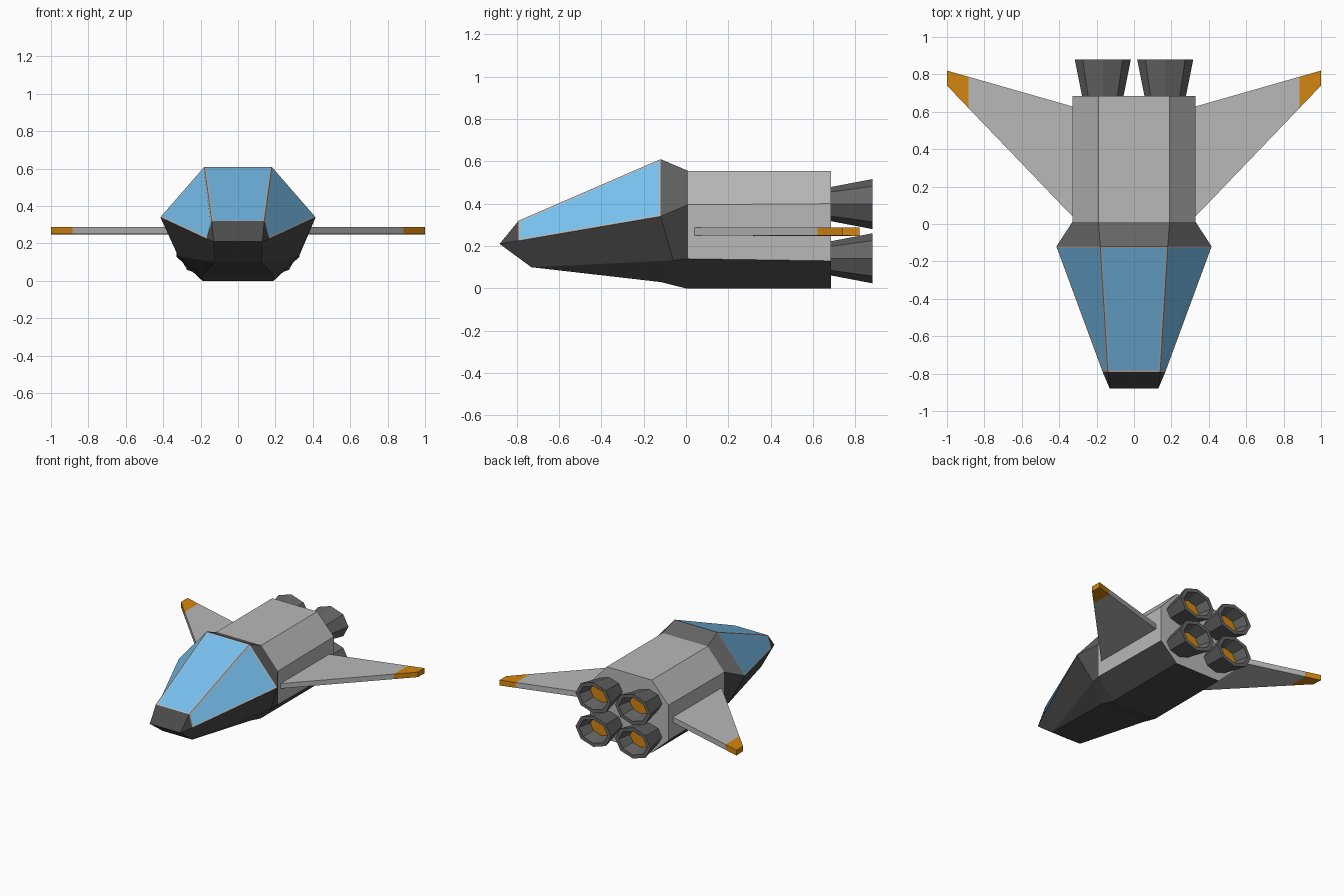
import bpy, bmesh, math

if "Cube" in bpy.data.objects:
    bpy.data.objects.remove(bpy.data.objects["Cube"])


def material(name, r, g, b):
    m = bpy.data.materials.new(name)
    m.diffuse_color = (r, g, b, 1)
    m.use_nodes = True
    m.node_tree.nodes["Principled BSDF"].inputs["Base Color"].default_value = m.diffuse_color
    return m


GLASS = material("glass", 0.19, 0.54, 0.87)
ORANGE = material("orange", 0.65, 0.24, 0.005)
LIGHT = material("light_grey", 0.48, 0.48, 0.48)
MID = material("mid_grey", 0.13, 0.13, 0.13)
DARK = material("dark_grey", 0.07, 0.07, 0.07)


def loft(name, rings, mats, pick=lambda bay, side: 0, first=False, last=False,
         last_mat=0, glazed=()):
    """Skin closed rings; pick(bay, side) chooses each face's material slot."""
    bm, known = bmesh.new(), {}

    def vert(p):
        key = tuple(round(c, 4) for c in p)
        if key not in known:
            known[key] = bm.verts.new(p)
        return known[key]

    rows = [[vert(p) for p in ring] for ring in rings]
    windows = []
    for b in range(len(rows) - 1):
        n = len(rows[b])
        for s in range(n):
            t = (s + 1) % n
            quad = list(dict.fromkeys((rows[b][s], rows[b][t], rows[b + 1][t], rows[b + 1][s])))
            if len(quad) > 2:
                f = bm.faces.new(quad)
                f.material_index = pick(b, s)
                if (b, s) in glazed:
                    windows.append(f)
    if first:
        bm.faces.new(rows[0])
    if last:
        bm.faces.new(rows[-1]).material_index = last_mat
    bmesh.ops.recalc_face_normals(bm, faces=bm.faces)
    if windows:
        bmesh.ops.inset_individual(bm, faces=windows, thickness=0.013, depth=0)
        for f in windows:
            f.material_index = 2
    me = bpy.data.meshes.new(name)
    bm.to_mesh(me)
    bm.free()
    for m in mats:
        me.materials.append(m)
    ob = bpy.data.objects.new(name, me)
    bpy.context.collection.objects.link(ob)
    return ob


def mirrored(half):
    return half + [(-x, y, z) for x, y, z in reversed(half)]


# Fuselage cross-sections, right half, top to bottom
tip = mirrored([(0.13, -0.88, 0.21)] * 4)
brow = mirrored([(0.14, -0.79, 0.32), (0.168, -0.79, 0.225), (0.125, -0.73, 0.10), (0.125, -0.73, 0.10)])
crest = mirrored([(0.18, -0.12, 0.61), (0.415, -0.12, 0.34), (0.32, -0.06, 0.132), (0.19, -0.12, 0.03)])
neck = mirrored([(0.19, 0.01, 0.555), (0.33, 0.01, 0.395), (0.33, 0.01, 0.14), (0.19, 0.0, 0.0)])
tail = mirrored([(0.19, 0.685, 0.555), (0.33, 0.685, 0.40), (0.33, 0.685, 0.13), (0.19, 0.685, 0.0)])

# Nose with three framed windows
panes = {(1, 7), (1, 0), (1, 6)}
loft("cockpit", [tip, brow, crest], [DARK, LIGHT, GLASS],
     lambda b, s: 1 if (b, s) in panes else 0, glazed=panes)

# Collar behind the windows, then main hull with dark belly
loft("collar", [crest, neck], [MID, DARK], lambda b, s: 1 if 1 <= s <= 5 else 0)
loft("hull", [neck, tail], [LIGHT, DARK], lambda b, s: 1 if 2 <= s <= 4 else 0, last=True)

# Swept wings with orange tips
def wing_ring(side, x, y0, y1):
    return [(side * x, y0, 0.25), (side * x, y1, 0.247), (side * x, y1, 0.288), (side * x, y0, 0.288)]


for side, label in ((1, "right"), (-1, "left")):
    root = wing_ring(side, 0.30, 0.01, 0.62)
    joint = wing_ring(side, 0.885, 0.62, 0.787)
    end = wing_ring(side, 1.0, 0.74, 0.82)
    loft(label + "_wing", [root, joint], [LIGHT], first=True)
    loft(label + "_wing_tip", [joint, end], [ORANGE], last=True)

# Four flared, hollow engine nozzles with glowing cores
def nozzle_ring(cx, cz, y, rx, rz):
    return [(cx + rx * math.cos(i * math.pi / 4), y, cz + rz * math.sin(i * math.pi / 4))
            for i in range(8)]


for cx, xl in ((0.167, "right"), (-0.167, "left")):
    for cz, zl in ((0.398, "upper"), (0.142, "lower")):
        profile = [(0.67, 0.108, 0.078), (0.88, 0.15, 0.118), (0.88, 0.12, 0.09),
                   (0.78, 0.095, 0.07)]
        loft(f"{zl}_{xl}_engine", [nozzle_ring(cx, cz, *p) for p in profile],
             [MID, ORANGE], first=True, last=True, last_mat=1)
